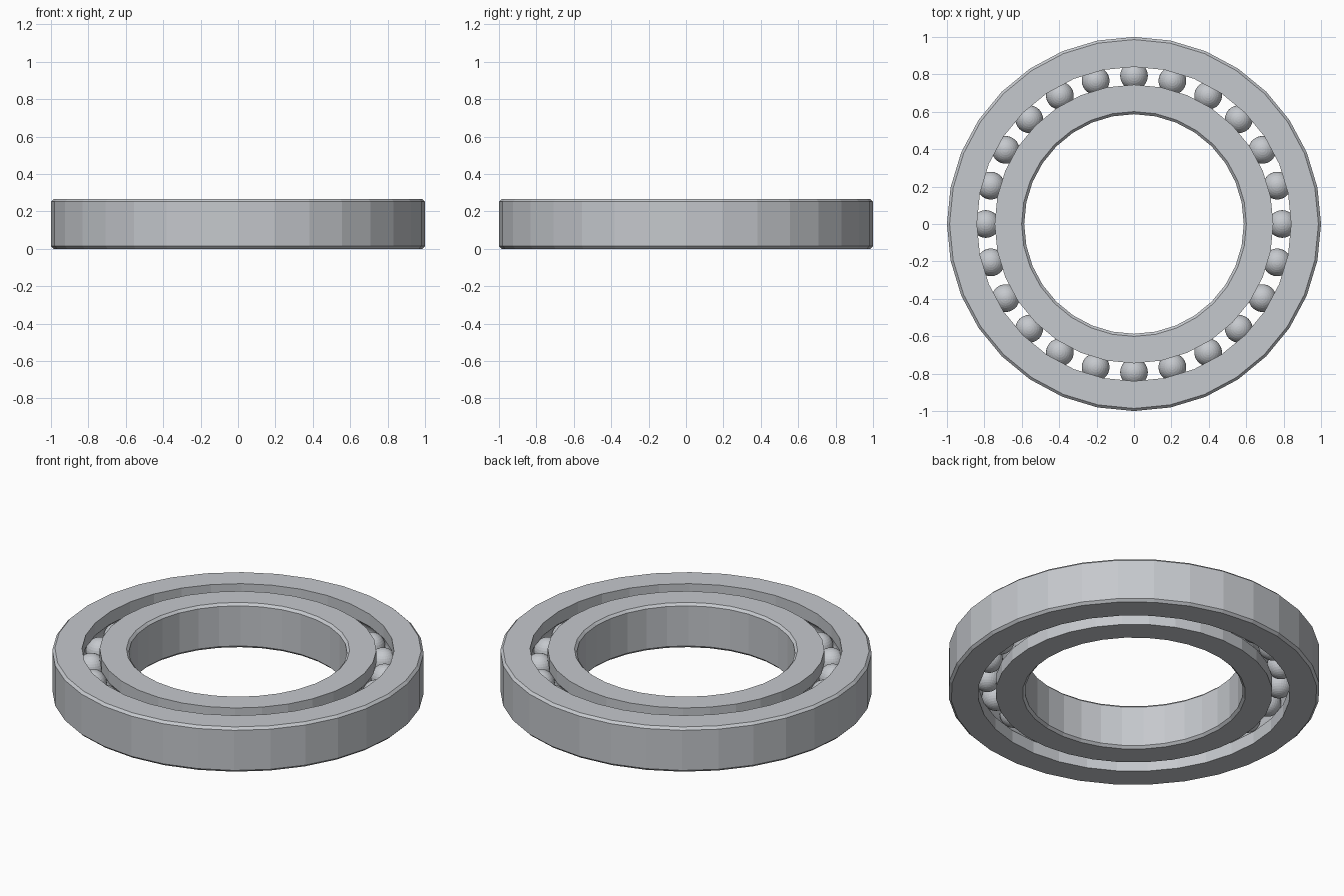
import bpy, bmesh
from math import sin, cos, pi, sqrt, asin

if "Cube" in bpy.data.objects:
    bpy.data.objects.remove(bpy.data.objects["Cube"], do_unlink=True)

HEIGHT = 0.266
MID = HEIGHT / 2
CHAMFER = 0.014
BORE, INNER_RACE, OUTER_RACE, RIM = 0.587, 0.745, 0.84, 1.0
PITCH = (INNER_RACE + OUTER_RACE) / 2
BALL_R = 0.074
SIDES, BALLS = 32, 24

steel = bpy.data.materials.new("Brushed steel grey")
steel.use_nodes = True
colour = (0.56, 0.58, 0.61, 1)
steel.diffuse_color = colour
steel.node_tree.nodes["Principled BSDF"].inputs["Base Color"].default_value = colour


def finish(name, bm):
    bmesh.ops.recalc_face_normals(bm, faces=bm.faces[:])
    mesh = bpy.data.meshes.new(name)
    bm.to_mesh(mesh)
    bm.free()
    mesh.materials.append(steel)
    obj = bpy.data.objects.new(name, mesh)
    bpy.context.collection.objects.link(obj)
    return obj


def ring(name, plain_r, race_r):
    """Ring with a chamfered plain wall and a ball groove in its race wall."""
    side = 1 if race_r > plain_r else -1      # direction from plain wall to race
    c = side * CHAMFER
    profile = [(plain_r + c, HEIGHT), (plain_r, HEIGHT - CHAMFER),
               (plain_r, CHAMFER), (plain_r + c, 0), (race_r, 0)]
    # Groove arc, concentric with the balls
    groove_r = BALL_R + 0.002
    reach = asin(sqrt(groove_r ** 2 - (PITCH - race_r) ** 2) / groove_r)
    steps = 8
    for i in range(steps + 1):
        a = reach * (2 * i / steps - 1)
        profile.append((PITCH - side * groove_r * cos(a), MID + groove_r * sin(a)))
    profile.append((race_r, HEIGHT))

    bm = bmesh.new()
    loops = []
    for i in range(SIDES):
        a = 2 * pi * i / SIDES
        loops.append([bm.verts.new((r * cos(a), r * sin(a), z)) for r, z in profile])
    n = len(profile)
    for i in range(SIDES):
        p, q = loops[i], loops[(i + 1) % SIDES]
        for j in range(n):
            k = (j + 1) % n
            bm.faces.new((p[j], q[j], q[k], p[k]))
    return finish(name, bm)


# Rings
ring("outer_ring", RIM, OUTER_RACE)
ring("inner_ring", BORE, INNER_RACE)

# Balls share one mesh
bm = bmesh.new()
bmesh.ops.create_uvsphere(bm, u_segments=32, v_segments=16, radius=BALL_R)
first = finish("ball_1", bm)
for i in range(BALLS):
    ball = first
    if i:
        ball = bpy.data.objects.new(f"ball_{i + 1}", first.data)
        bpy.context.collection.objects.link(ball)
    a = 2 * pi * i / BALLS
    ball.location = (PITCH * cos(a), PITCH * sin(a), MID)
    ball.rotation_euler.z = a
